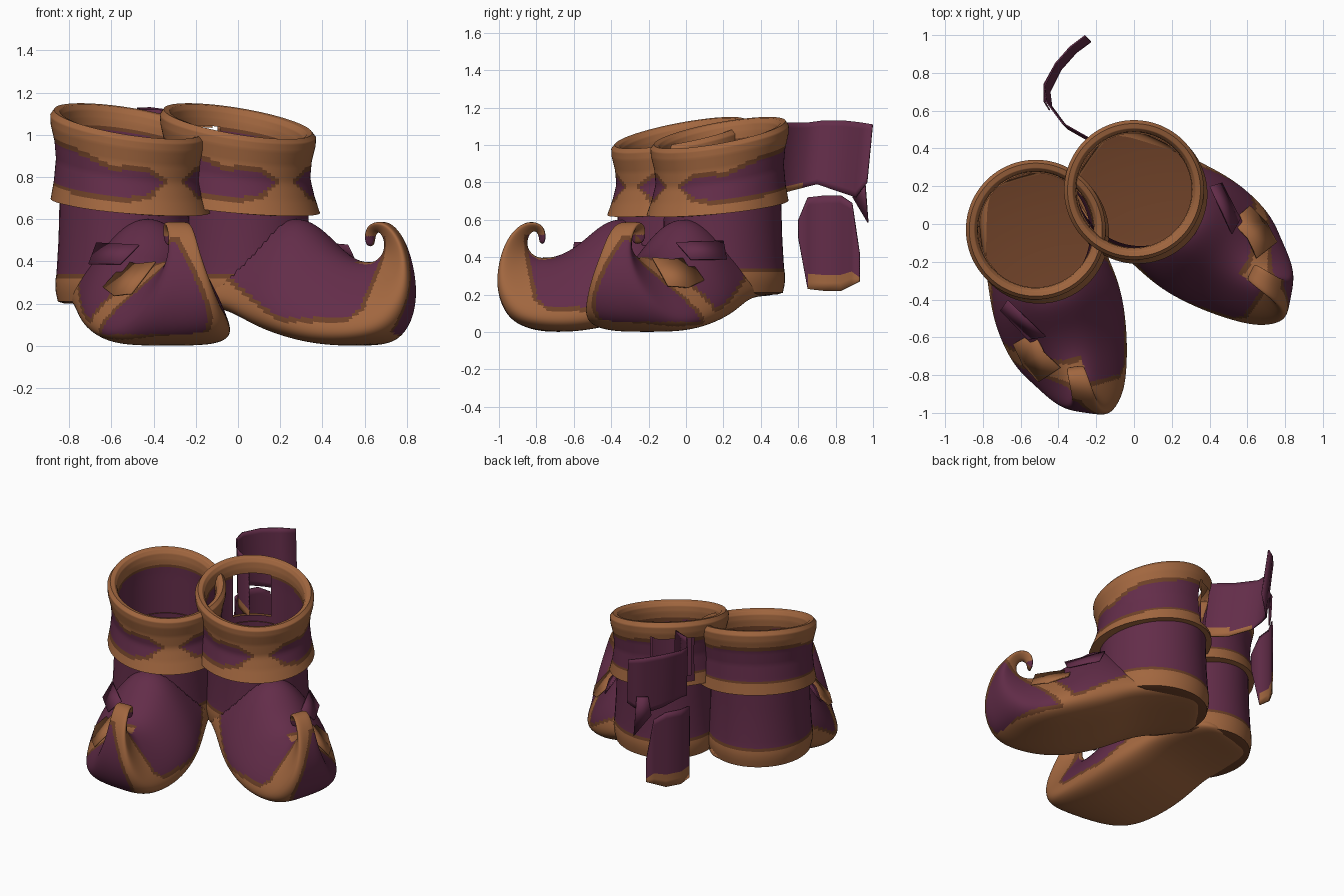
import bpy, bmesh, math
from mathutils import Matrix, Vector

if "Cube" in bpy.data.objects:
    bpy.data.objects.remove(bpy.data.objects["Cube"])


def material(name, rgb):
    m = bpy.data.materials.new(name)
    m.use_nodes = True
    m.diffuse_color = (*rgb, 1)
    bsdf = m.node_tree.nodes["Principled BSDF"]
    bsdf.inputs["Base Color"].default_value = (*rgb, 1)
    bsdf.inputs["Roughness"].default_value = 0.9
    return m


MATS = [material("plum_cloth", (0.125, 0.026, 0.067)),
        material("tan_trim", (0.36, 0.135, 0.05)),
        material("dark_brown_edge", (0.155, 0.053, 0.021))]
PLUM, TAN, BROWN = range(3)


def clamp(t):
    return max(0.0, min(1.0, t))


def finish(name, bm, place, rule, subsurf=0, solid=0, drop=None):
    """Turn a bmesh into a placed, smooth object, cut away faces, colour the rest by a rule."""
    bmesh.ops.recalc_face_normals(bm, faces=bm.faces)
    mesh = bpy.data.meshes.new(name)
    bm.to_mesh(mesh)
    ob = bpy.data.objects.new(name, mesh)
    bpy.context.collection.objects.link(ob)
    bpy.ops.object.select_all(action="DESELECT")
    ob.select_set(True)
    bpy.context.view_layer.objects.active = ob
    for m in MATS:
        mesh.materials.append(m)
    if subsurf:
        mod = ob.modifiers.new("smooth", "SUBSURF")
        mod.levels = subsurf
        bpy.ops.object.modifier_apply(modifier=mod.name)
    if drop:
        bm.clear()
        bm.from_mesh(ob.data)
        gone = [f for f in bm.faces if drop(f.calc_center_median())]
        bmesh.ops.delete(bm, geom=gone, context="FACES")
        bm.to_mesh(ob.data)
    bm.free()
    if solid:
        ob.modifiers.new("thickness", "SOLIDIFY").thickness = solid
    for p in ob.data.polygons:
        p.material_index = rule(p.center, p.normal)
    bpy.ops.object.shade_smooth_by_angle(angle=math.radians(50))
    ob.matrix_world = place
    return ob


def loft(rings, cap_start=False, cap_end=False):
    bm = bmesh.new()
    rows = [[bm.verts.new(p) for p in ring] for ring in rings]
    for a, b in zip(rows, rows[1:]):
        for i in range(len(a)):
            j = (i + 1) % len(a)
            bm.faces.new((a[i], a[j], b[j], b[i]))
    if cap_start:
        bm.faces.new(rows[0][::-1])
    if cap_end:
        bm.faces.new(rows[-1])
    return bm


def band(d):
    """Trim inside the border, a dark line along it, cloth beyond."""
    return TAN if d < 0 else BROWN if d < 0.025 else PLUM


def ellipse(rx, ry, z, shift=0.0, n=48):
    return [(shift + rx * math.sin(k * math.tau / n), -ry * math.cos(k * math.tau / n), z)
            for k in range(n)]


def sole_height(u):
    return 0.11 + 0.21 * clamp((0.48 - u) / 0.36)


# Foot sections: bottom (forward, up), top (forward, up), half width
FOOT = [
    (-.32, .2, -.2, .40, .16), (-.24, .19, -.1, .45, .26), (-.05, .185, .06, .50, .30),
    (.12, .155, .2, .56, .315), (.26, .085, .31, .62, .335), (.42, .035, .42, .60, .35),
    (.60, .0, .55, .475, .33), (.76, .0, .67, .41, .29),
    (.90, .03, .76, .40, .235), (.98, .11, .80, .405, .18),
    (1.02, .25, .835, .43, .12), (1.0, .4, .85, .46, .075),
    (.955, .51, .85, .5, .06), (.875, .59, .83, .535, .055),
    (.79, .59, .80, .54, .05), (.75, .545, .785, .51, .045),
    (.755, .465, .785, .475, .035),
]
HALF = [(0, 0), (.6, 0), (.92, .06), (1, .2), (.83, .48), (.53, .78), (.27, .95), (0, 1)]
SECTION = HALF + [(-v, h) for v, h in HALF[-2:0:-1]]


def make_foot(name, place, side):
    rings = []
    for ub, zb, ut, zt, w in FOOT:
        ring = []
        for v, h in SECTION:
            u, z, v = ub + (ut - ub) * h, zb + (zt - zb) * h, v * w * 1.03
            # the toe is cut back on its outer side, leaving an inner corner
            u -= 0.45 * max(v, -0.1) * clamp((ub - 0.68) / 0.22) * (1 - h)
            ring.append((side * v, -u, z))
        rings.append(ring)

    def rule(c, n):
        v, u, z = side * c.x, -c.y, c.z
        if n.z < -0.8 and z < 0.25 or (z > 0.52 and u > 0.72):
            return TAN
        sole = z - sole_height(u)
        corner = v + 0.14 * clamp((0.5 - z) / 0.35)
        if corner > 0:
            # outer stripe running from the curl back to the sole
            ahead = ((u - 0.57) * 0.46 - (z - 0.10) * 0.33) / 0.566
            if ahead > 0.0:
                return band(min(ahead - 0.04, z - 0.03, corner - 0.015))
            return band(min(sole, -ahead - 0.04))
        return band(min(sole, 0.88 - u - 0.9 * max(0, 0.18 - z)))

    # the foot is open where the shaft rises out of it
    finish(name, loft(rings, True, True), place, rule, subsurf=3,
           drop=lambda c: math.hypot(c.x / 0.31, c.y / 0.33) < 1 and c.z > 0.235)


def make_shaft(name, place, side):
    prof = [(.28, .2), (.313, .21), (.322, .25), (.325, .28), (.325, .30), (.323, .32),
            (.32, .34), (.317, .38), (.31, .5), (.307, .6), (.305, .72)]
    rings = [ellipse(r, r + 0.025, z, side * 0.02) for r, z in prof]
    finish(name, loft(rings, cap_start=True), place,
           lambda c, n: BROWN if n.z < -0.95 else band(c.z - sole_height(min(-c.y, 0.1))))


# Folded cuff: (radius, height fraction) from under the hem over the rim to the inside
CUFF = [(.3, 0), (.368, 0), (.353, .2), (.343, .45), (.35, .65), (.368, .84), (.37, .94),
        (.352, 1), (.325, .985), (.31, .93), (.305, .84), (.308, .6), (.308, 0)]


def cuff_top(a):
    return 1.065 - 0.085 * math.cos(a)


def cuff_hem(a):
    return 0.665 - 0.05 * math.cos(a)


def make_cuff(name, place, torn):
    n, steps, rings = 96, 6, []
    fine = [(a[0] + (b[0] - a[0]) * k / steps, a[1] + (b[1] - a[1]) * k / steps)
            for a, b in zip(CUFF, CUFF[1:]) for k in range(steps)] + [CUFF[-1]]
    for i, (r, t) in enumerate(fine):
        ring = []
        for k in range(n):
            a = (k / n - 0.5) * math.tau
            z = cuff_hem(a) + (cuff_top(a) - cuff_hem(a)) * t
            # the hem kicks out at the front
            flare = 0.03 * clamp(1 - t / 0.4) * clamp(math.cos(a)) if i < 5 * steps else 0
            ring.append(((r + flare) * math.sin(a), -(r + flare) * math.cos(a), z))
        rings.append(ring)

    def rule(c, nrm):
        a = math.atan2(c.x, -c.y)
        peak = math.exp(-(a / 0.36) ** 2)
        hem = c.z - cuff_hem(a)
        if math.hypot(c.x, c.y) < 0.333 and hem > 0.004:
            return band(cuff_top(a) - 0.10 - c.z)
        rim = cuff_top(a) - 0.115 - 0.09 * peak - 0.04 * math.exp(-((abs(a) - .9) / .35) ** 2)
        return band(min(rim - c.z, hem - 0.06 + 0.01 * math.cos(a) - 0.12 * peak))

    # one cuff has lost its wall under the rim at the back
    finish(name, loft(rings), place, rule, drop=torn and (
        lambda c: abs(math.atan2(-c.x, c.y) + 0.08) < 0.4 and 0.74 < c.z < 1.04))


def sheet(name, place, columns, rule, solid=0.008):
    """Cloth strip from matching rows of points."""
    bm = bmesh.new()
    cols = [[bm.verts.new(p) for p in col] for col in columns]
    for a, b in zip(cols, cols[1:]):
        for i in range(len(a) - 1):
            bm.faces.new((a[i], b[i], b[i + 1], a[i + 1]))
    finish(name, bm, place, rule, solid=solid)


def make_boot(label, origin, turn, cuff_turn, side, torn):
    spot = Matrix.Translation((*origin, 0))
    place = spot @ Matrix.Rotation(math.radians(turn), 4, "Z")
    make_foot(label + "_foot", place, side)
    make_shaft(label + "_shaft", place, side)
    make_cuff(label + "_cuff", spot @ Matrix.Rotation(math.radians(cuff_turn), 4, "Z"), torn)

    # patch and loose flap on the outer side of the foot
    def local(u, v, z):
        return (side * v, -u, z)
    sheet(label + "_patch", place,
          [[local(.52, .16, .40), local(.55, .285, .28)],
           [local(.64, .14, .39), local(.67, .265, .24)],
           [local(.74, .08, .40), local(.78, .21, .25)]], lambda c, n: TAN)
    sheet(label + "_flap", place,
          [[local(.32, .25, .49), local(.36, .30, .39)],
           [local(.56, .11, .48), local(.55, .20, .39)]], lambda c, n: PLUM)


make_boot("right_boot", (-0.52, -0.03), 16, 40, -1, False)
make_boot("left_boot", (0.0, 0.18), 55, 42, 1, True)

# Torn ribbon trailing behind the left boot: (x, y, bottom, top)
UPPER = [(-.24, .45, .72, 1.10), (-.38, .53, .74, 1.12), (-.47, .65, .77, 1.12),
         (-.48, .73, .79, 1.13), (-.42, .85, .75, 1.13), (-.34, .94, .72, 1.12),
         (-.26, 1.0, .80, 1.11)]
LOWER = [(-.45, .60, .50, .60), (-.48, .65, .23, .72), (-.48, .74, .22, .73),
         (-.43, .83, .22, .73), (-.38, .89, .25, .69), (-.35, .93, .27, .42)]


def ribbon(name, path, lean, trim_height):
    cols = [[Vector((x + lean * (1 - k / 12), y - lean * (1 - k / 12), lo + (hi - lo) * k / 12))
             for k in range(13)] for x, y, lo, hi in path]
    sheet(name, Matrix(), cols, lambda c, n: TAN if c.z < trim_height(c.y) else PLUM)


ribbon("ribbon_upper", UPPER, 0.03, lambda y: 0.79 if y < 0.68 else 0)
ribbon("ribbon_lower", LOWER, 0.0, lambda y: 0.32)
sheet("ribbon_corner", Matrix(),
      [[(-.36, .89, .72), (-.35, .91, .85)], [(-.28, .97, .585), (-.29, .95, .85)]],
      lambda c, n: PLUM)
